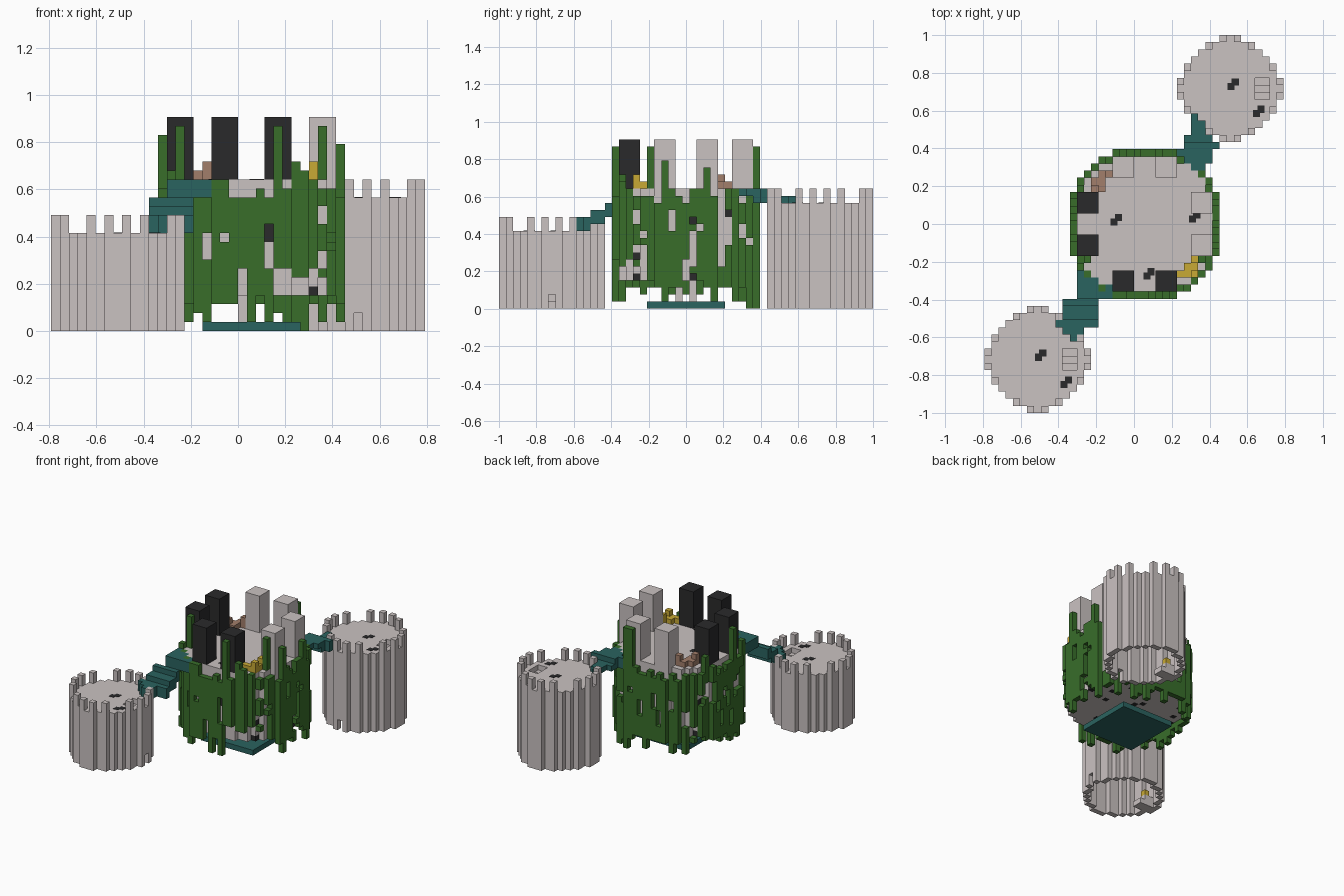
import bpy
import bmesh
import random
from mathutils import Vector

random.seed(4)
V = 2 / 53  # edge of one block

if "Cube" in bpy.data.objects:
    bpy.data.objects.remove(bpy.data.objects["Cube"])


def material(name, rgb):
    m = bpy.data.materials.new(name)
    m.use_nodes = True
    m.diffuse_color = (*rgb, 1)
    m.node_tree.nodes["Principled BSDF"].inputs["Base Color"].default_value = (*rgb, 1)
    return m


STONE = material("pale stone", (0.59, 0.54, 0.535))
DARK = material("dark stone", (0.023, 0.023, 0.024))
VINE = material("vine green", (0.04, 0.155, 0.023))
TEAL = material("teal", (0.023, 0.125, 0.115))
GOLD = material("gold", (0.58, 0.4, 0.035))
BROWN = material("clay brown", (0.36, 0.21, 0.145))

SIDES = [Vector(s) for s in ((1, 0, 0), (-1, 0, 0), (0, 1, 0), (0, -1, 0), (0, 0, 1), (0, 0, -1))]


def finish(name, bm, mats):
    me = bpy.data.meshes.new(name)
    bm.to_mesh(me)
    bm.free()
    for m in mats:
        me.materials.append(m)
    bpy.context.collection.objects.link(bpy.data.objects.new(name, me))


def blocks(name, cells, mats, centre, pick=None):
    """Outer skin of a set of block cells; centre is the middle of cell (0, 0)."""
    bm = bmesh.new()
    corners = {}

    def vert(p):
        key = tuple(round(c * 2) for c in p)
        if key not in corners:
            corners[key] = bm.verts.new((centre[0] + p.x * V, centre[1] + p.y * V, p.z * V))
        return corners[key]

    for c in sorted(cells):
        mid = Vector(c) + Vector((0, 0, 0.5))
        for n in SIDES:
            if tuple(int(a + b) for a, b in zip(c, n)) in cells:
                continue
            t = Vector((n.y, n.z, n.x)) / 2
            b = n.cross(t)
            f = bm.faces.new([vert(mid + n / 2 + s * t + q * b)
                              for s, q in ((-1, -1), (1, -1), (1, 1), (-1, 1))])
            f.material_index = pick(c) if pick else 0
    # Merge flat neighbours into larger faces
    bmesh.ops.dissolve_limit(bm, angle_limit=0.01, verts=bm.verts[:], edges=bm.edges[:],
                             delimit={'MATERIAL'})
    bmesh.ops.recalc_face_normals(bm, faces=bm.faces[:])
    finish(name, bm, mats)


def box(i0, i1, j0, j1, k0, k1):
    return {(i, j, k) for i in range(i0, i1 + 1) for j in range(j0, j1 + 1) for k in range(k0, k1 + 1)}


def disc(r, limit):
    span = range(-r, r + 1)
    return {(i, j) for i in span for j in span if i * i + j * j <= limit}


def inner(d):
    return {(i, j) for i, j in d if {(i + 1, j), (i - 1, j), (i, j + 1), (i, j - 1)} <= d}


def column(plan, k0, k1):
    return {(i, j, k) for i, j in plan for k in range(k0, k1)}


def patches(name, centre, z, spots):
    """Thin dark patches lying on a floor."""
    bm = bmesh.new()
    for x, y in spots:
        for d in (-0.3, 0.3):
            for v in bmesh.ops.create_cube(bm, size=1)["verts"]:
                v.co = (centre[0] + (x + d + v.co.x) * V, centre[1] + (y + d + v.co.y) * V,
                        z * V + 0.001 + v.co.z * 0.002)
    finish(name, bm, [DARK])


# Round towers: hollow wall, floor with stair hatch, merlons and doorway
def tower(name, centre, height, door):
    plan = disc(7, 50) - {(a, b) for a in (5, -5) for b in (5, -5)}
    core = inner(plan)
    cells = column(plan - core, 0, height) | column(core, height - 1, height)
    merlons = {(i, j) for i, j in plan if (abs(i), abs(j)) in {(1, 7), (7, 1), (3, 6), (6, 3)}}
    cells |= column(merlons, height, height + 2)
    cells -= box(4, 5, -1, 1, height - 1, height)
    for step in range(3):
        cells |= box(4, 5, step - 1, step - 1, height - 2 - step, height - 2 - step)
    cells -= box(door[0], door[0], door[1], door[1], 0, 1)
    cells |= box(-6, -4, -1, 0, 0, 0) | box(-6, -5, 0, 0, 1, 1)
    blocks(name, cells, [STONE], centre)
    blocks(name + "_chest", box(-5, -5, 0, 0, 2, 2), [GOLD], centre)
    patches(name + "_floor_patches", centre, height, [(0.4, 0.6), (4, -3.2)])


tower("low_tower", (-13.5 * V, -19 * V), 11, (7, 0))
tower("tall_tower", (13.5 * V, 19 * V), 15, (0, -7))

# Hanging vines around the keep, with a few tall strands
KEEP = (1.5 * V, 0)
keep_plan = disc(10, 118)
core = inner(keep_plan)
rim = keep_plan - core
tops = {(3, -10): 23, (10, -3): 21, (-10, -2): 22, (10, 3): 20, (3, 10): 23, (4, 10): 23,
        (5, -9): 19, (6, -9): 18, (-9, -6): 18, (-6, -9): 17, (-9, 5): 19}
bottoms = {(8, 7): 1, (6, 9): 0, (4, 10): 0, (-5, -9): 1, (-6, -9): 2, (3, -10): 7, (4, -10): 7}
vines = set()
for i, j in sorted(rim):
    top = tops.get((i, j), random.choice((15, 16, 16, 17)))
    low = random.choice((1, 2, 3, 3, 3, 4))
    if i > 4 and j < -5:
        low = random.choice((3, 6, 7))
    vines |= column({(i, j)}, bottoms.get((i, j), low), top)
    if (i < -6 or j > 7) and random.random() < 0.6:
        gap = random.randint(4, 13)
        vines -= column({(i, j)}, gap, gap + random.choice((1, 2, 3, 4)))
vines |= column({(8, -5), (-8, -5)}, 17, 23)

# Gaps in the front and left vines: position along the side, start, end, dark stone behind
stains = set()
front_gaps = ((-5, 8, 11, 0), (-3, 10, 11, 0), (-1, 3, 4, 1), (-1, 4, 7, 0), (1, 3, 4, 0),
              (2, 7, 10, 0), (2, 10, 12, 1), (4, 4, 7, 0), (8, 12, 14, 0), (8, 7, 9, 0))
left_gaps = ((-7, 8, 9, 0), (-6, 7, 9, 0), (-6, 10, 11, 0), (-2, 11, 14, 0), (0, 4, 7, 0),
             (1, 3, 5, 1), (1, 6, 11, 0), (1, 12, 13, 1), (2, 11, 12, 0), (5, 6, 16, 0),
             (6, 9, 13, 0), (6, 13, 14, 1))
for a, k0, k1, dark in front_gaps:
    j = min(q for p, q in rim if p == a)
    vines -= column({(a, j)}, k0, k1)
    if dark:
        stains |= column({(a, j + 1)}, k0, k1)
for a, k0, k1, dark in left_gaps:
    i = max(p for p, q in rim if q == a)
    vines -= column({(i, a)}, k0, k1)
    if dark:
        stains |= column({(i - 1, a)}, k0, k1)
blocks("vines", vines, [VINE], KEEP)

# Floating keep with dark stones, two legs and a base slab
keep = column(core, 4, 17) | box(-1, 0, -1, -1, 1, 3) | box(0, 0, 1, 1, 1, 3)
stains |= {c for c in sorted(keep) if c[2] < 16 and c[0] < 8 and c[1] > -8 and random.random() < 0.06}
blocks("keep", keep, [STONE, DARK], KEEP, lambda c: int(c in stains))
patches("keep_floor_patches", KEEP, 17, [(-4, 0.6), (7, 1), (0.6, -7)])
blocks("base_slab", box(-5, 5, -5, 5, 0, 0), [TEAL], KEEP)

# Ring of eight pillars, dark on two sides and pale on the others
for s, side in ((-1, "low"), (1, "high")):
    a, b = sorted((2 * s, 4 * s))
    blocks("right_pillar_" + side, box(-9, -7, a, b, 17, 23), [DARK], KEEP)
    blocks("left_pillar_" + side, box(7, 9, a, b, 17, 23), [STONE], KEEP)
    blocks("front_pillar_" + side, box(a, b, -9, -7, 17, 23), [DARK], KEEP)
    blocks("back_pillar_" + side, box(a, b, 7, 9, 17, 23), [STONE], KEEP)


# Stepped bridges, each row: y cell, first and last x cell
def bridge(name, rows, level):
    cells = set()
    for j, first, last in rows:
        top, thick = level(j)
        cells |= box(first, last, j, j, top - thick, top - 1)
    blocks(name, cells, [TEAL], KEEP)


bridge("low_bridge",
       [(-16, -10, -9), (-15, -11, -9), (-14, -12, -7), (-13, -11, -7), (-12, -11, -7),
        (-11, -11, -7), (-10, -9, -5), (-9, -9, -5), (-8, -9, -7), (-7, -9, -8)],
       lambda j: (17 if j > -11 else max(13, 13 + (j + 15) // 2), 2))
bridge("tall_bridge",
       [(7, 8, 8), (8, 7, 8), (9, 6, 9), (10, 5, 9), (11, 6, 10), (12, 6, 9), (13, 7, 9),
        (14, 7, 8), (15, 7, 7)],
       lambda j: (17, 1) if j < 10 else (17, 2) if j < 12 else (16, 1))


# Small heaps on the keep floor: x cell, y cell, height
def heap(name, mat, spots):
    cells = set()
    for i, j, h in spots:
        cells |= column({(i, j)}, 17, 17 + h)
    blocks(name, cells, [mat], KEEP)


heap("gold_heap", GOLD, ((7, -7, 2), (7, -6, 1), (6, -6, 1), (6, -7, 1), (7, -5, 2), (5, -7, 1)))
heap("clay_heap", BROWN, ((-5, 7, 2), (-6, 7, 1), (-6, 6, 1), (-7, 6, 1), (-7, 5, 2), (-6, 5, 1)))
